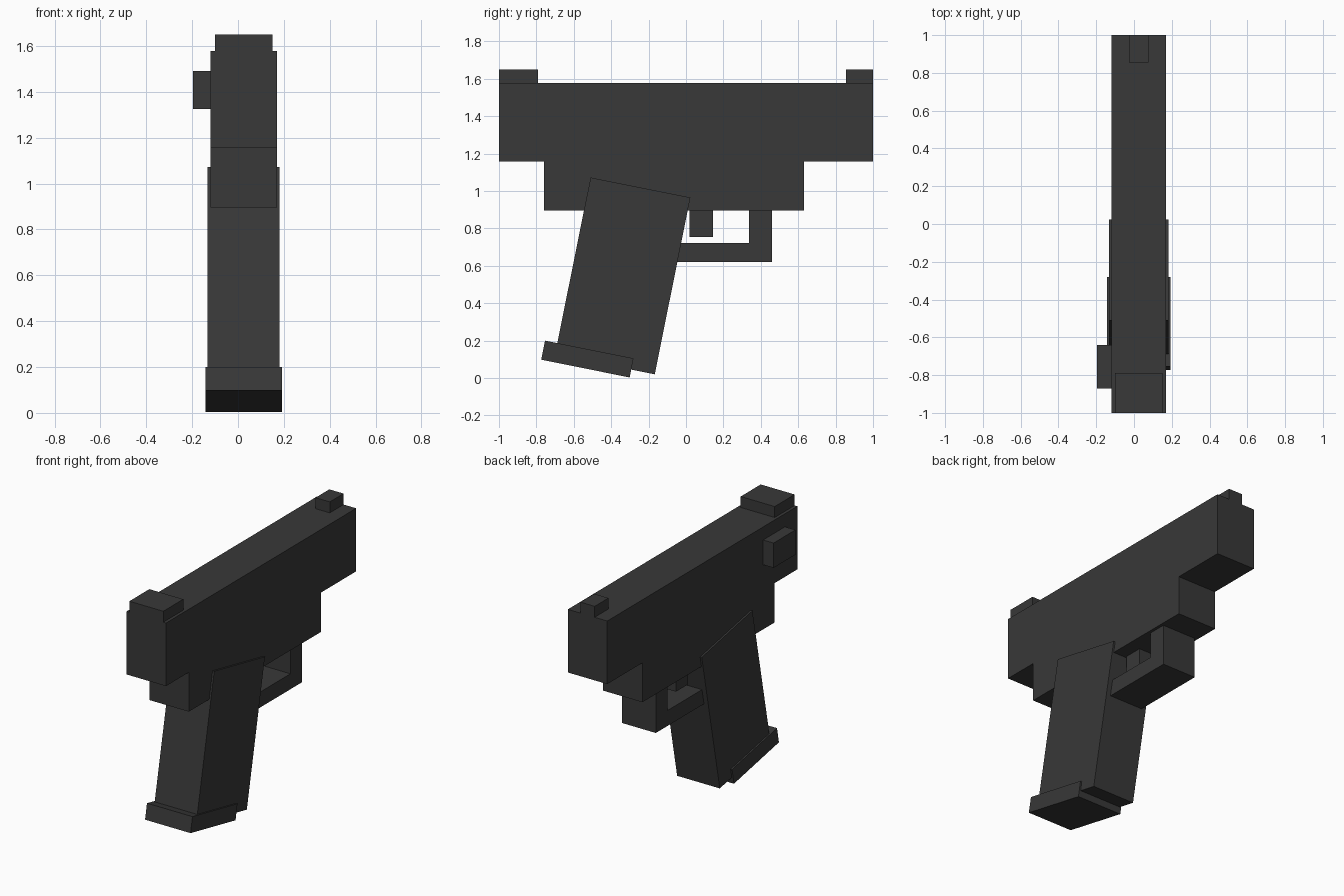
import bpy, bmesh
from mathutils import Vector

cube = bpy.data.objects.get("Cube")
if cube:
    bpy.data.objects.remove(cube, do_unlink=True)

# Single dark gunmetal colour
metal = bpy.data.materials.new("charcoal")
metal.use_nodes = True
metal.diffuse_color = (0.04, 0.04, 0.04, 1)
metal.node_tree.nodes["Principled BSDF"].inputs["Base Color"].default_value = (0.04, 0.04, 0.04, 1)

MID = 0.025  # x of the body's centre plane


def extrude_profile(name, profile, width, mid=MID):
    """Solid from a (y, z) outline, extruded across x about mid."""
    bm = bmesh.new()
    verts = [bm.verts.new((mid - width / 2, y, z)) for y, z in profile]
    face = bm.faces.new(verts)
    side = bmesh.ops.extrude_face_region(bm, geom=[face])
    moved = [v for v in side["geom"] if isinstance(v, bmesh.types.BMVert)]
    bmesh.ops.translate(bm, verts=moved, vec=Vector((width, 0, 0)))
    bmesh.ops.recalc_face_normals(bm, faces=bm.faces)
    mesh = bpy.data.meshes.new(name)
    bm.to_mesh(mesh)
    bm.free()
    mesh.materials.append(metal)
    obj = bpy.data.objects.new(name, mesh)
    bpy.context.collection.objects.link(obj)
    return obj


def box(name, y0, y1, z0, z1, width, mid=MID):
    return extrude_profile(name, [(y0, z0), (y1, z0), (y1, z1), (y0, z1)], width, mid)


def slanted_box(name, corner, across, down, width):
    """Tilted block from its upper rear corner and two edge vectors."""
    c, a, d = Vector(corner), Vector(across), Vector(down)
    return extrude_profile(name, [c, c + a, c + a + d, c + d], width)


# Upper body and frame
box("slide", -1, 1, 1.157, 1.577, 0.29)
box("frame", -0.76, 0.63, 0.895, 1.157, 0.29)

# Sights and side catch
box("rear_sight", -1, -0.79, 1.577, 1.65, 0.25)
box("front_sight", 0.855, 1, 1.577, 1.65, 0.105)
box("side_catch", -0.87, -0.64, 1.325, 1.49, 0.08, -0.157)

# Trigger and its L-shaped guard
box("trigger", 0.02, 0.145, 0.755, 0.895, 0.105)
extrude_profile("trigger_guard",
                [(-0.15, 0.62), (0.46, 0.62), (0.46, 0.895),
                 (0.337, 0.895), (0.337, 0.723), (-0.15, 0.723)], 0.25)

# Slanted grip with its base plate
slanted_box("grip", (-0.51, 1.072), (0.533, -0.107), (-0.19, -0.945), 0.314)
slanted_box("grip_base", (-0.754, 0.2), (0.473, -0.095), (-0.02, -0.102), 0.335)
